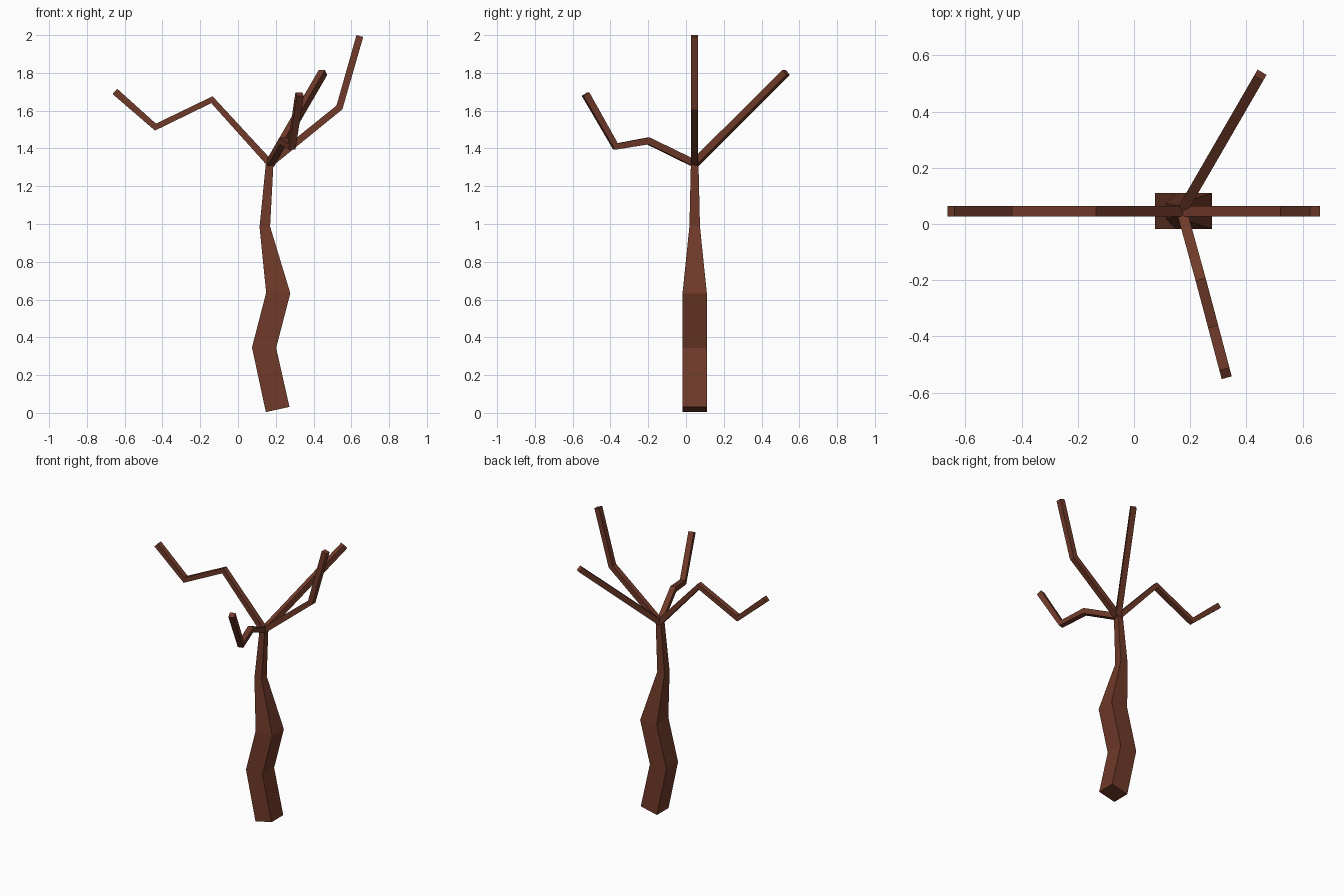
import bpy
from mathutils import Vector

if "Cube" in bpy.data.objects:
    bpy.data.objects.remove(bpy.data.objects["Cube"])

bark = bpy.data.materials.new("bark")
bark.diffuse_color = (0.16, 0.042, 0.022, 1)
bark.use_nodes = True
bark.node_tree.nodes["Principled BSDF"].inputs["Base Color"].default_value = bark.diffuse_color


def limb(name, points, radii, side):
    """Square tube along a bent path; side is the horizontal normal of the bend plane."""
    pts = [Vector(p) for p in points]
    side = Vector(side).normalized()
    dirs = [(b - a).normalized() for a, b in zip(pts, pts[1:])]
    verts, faces = [], []
    for i, (p, r) in enumerate(zip(pts, radii)):
        tangent = (dirs[max(i - 1, 0)] + dirs[min(i, len(dirs) - 1)]).normalized()
        across = tangent.cross(side).normalized()
        for s, a in ((-1, -1), (1, -1), (1, 1), (-1, 1)):
            verts.append(p + side * s * r + across * a * r)
    for i in range(len(pts) - 1):
        for k in range(4):
            n = (k + 1) % 4
            faces.append((4 * i + k, 4 * i + n, 4 * i + 4 + n, 4 * i + 4 + k))
    last = 4 * (len(pts) - 1)
    faces += [(3, 2, 1, 0), (last, last + 1, last + 2, last + 3)]
    # side x across = tangent, so the winding above faces outward
    mesh = bpy.data.meshes.new(name)
    mesh.from_pydata(verts, [], faces)
    mesh.materials.append(bark)
    obj = bpy.data.objects.new(name, mesh)
    bpy.context.collection.objects.link(obj)
    return obj


Y = 0.046                      # depth of the trunk plane
FORK = (0.17, Y, 1.32)         # where the branches meet
W = 0.0185                     # branch half width

# Trunk, tapering to the fork
limb("trunk",
     [(0.21, Y, 0.018), (0.138, Y, 0.345), (0.213, Y, 0.635),
      (0.142, Y, 0.985), (0.168, Y, 1.325)],
     [0.064, 0.064, 0.064, 0.028, 0.020], (0, 1, 0))

# Branches
limb("left_branch",
     [FORK, (-0.138, Y, 1.658), (-0.437, Y, 1.513), (-0.652, Y, 1.702)],
     [W] * 4, (0, 1, 0))
limb("right_branch",
     [FORK, (0.537, Y, 1.617), (0.645, Y, 1.995)],
     [W] * 3, (0, 1, 0))
limb("back_branch",
     [FORK, (0.45, 0.53, 1.802)],
     [W] * 2, (0.484, -0.28, 0))
limb("front_branch",
     [FORK, (0.238, -0.2, 1.44), (0.284, -0.373, 1.41), (0.326, -0.532, 1.688)],
     [W] * 4, (0.578, 0.156, 0))
